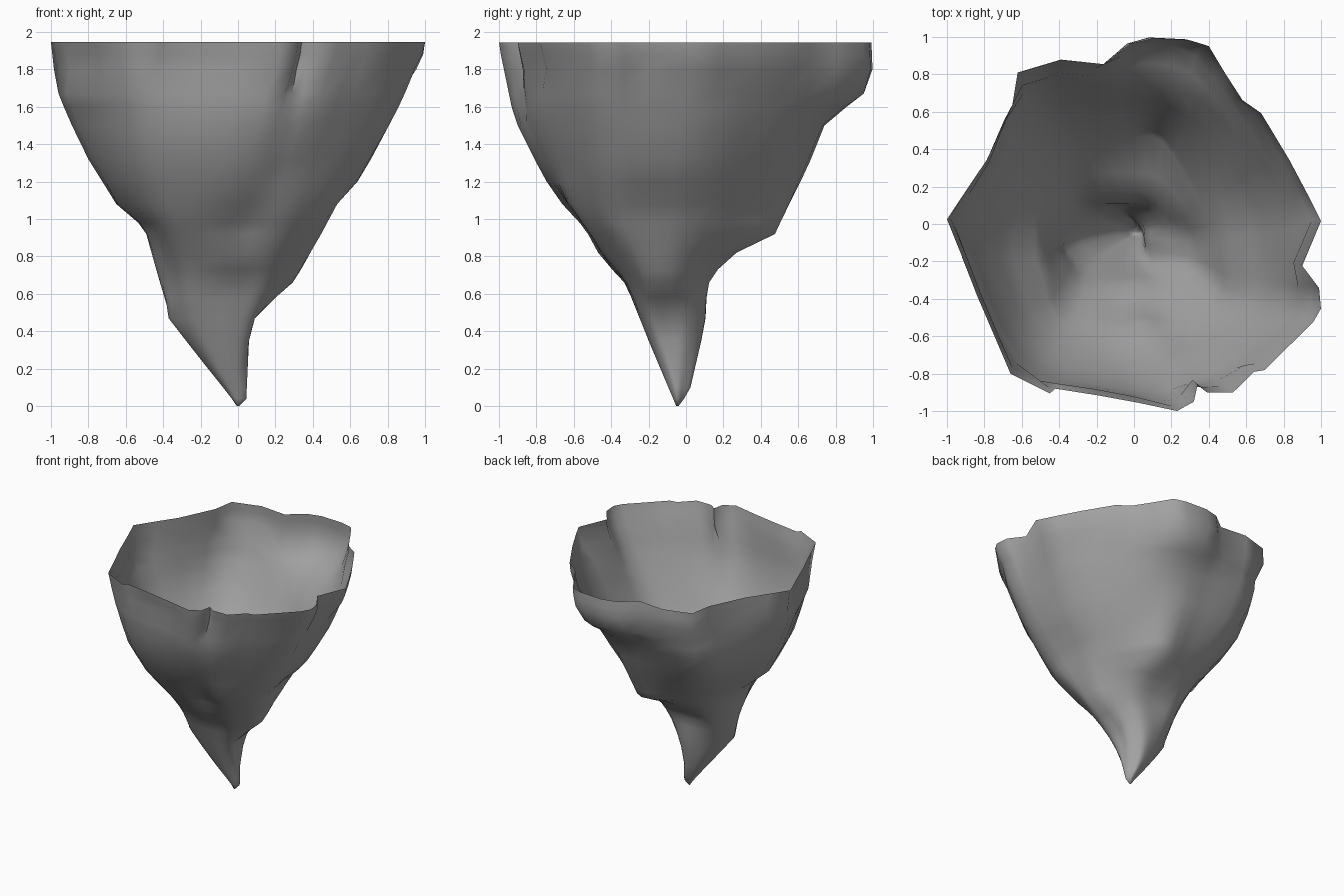
import bpy, bmesh, math
from mathutils import Vector, noise

if "Cube" in bpy.data.objects:
    bpy.data.objects.remove(bpy.data.objects["Cube"])

# Rim outline seen from above, counter-clockwise
RIM = [(1.0, .02), (.92, .18), (.83, .35), (.68, .60), (.58, .67), (.49, .81), (.40, .96), (.30, .99),
       (.1, 1.0), (-.02, .97), (-.16, .86), (-.39, .88), (-.62, .81), (-.65, .63), (-.79, .34),
       (-.9, .18), (-1.0, .03), (-.92, -.17), (-.84, -.38), (-.75, -.59), (-.66, -.80), (-.45, -.905),
       (-.42, -.88), (-.2, -.915), (.02, -.955), (.23, -1.0), (.32, -.95), (.34, -.86), (.39, -.90),
       (.53, -.90), (.64, -.79), (.70, -.78), (.83, -.65), (.96, -.52), (1.0, -.45), (.99, -.34), (.90, -.22)]

# Silhouette curves as (height, offset)
LEFT = [(0, -.006), (.05, -.04), (.2, -.16), (.47, -.38), (.6, -.40), (.92, -.49), (.97, -.52),
        (1.08, -.66), (1.33, -.81), (1.67, -.97), (1.95, -1)]
RIGHT = [(0, .006), (.03, .045), (.38, .06), (.5, .1), (.58, .2), (.67, .31), (.8, .38), (1.08, .53),
         (1.22, .66), (1.6, .86), (1.88, .99), (1.95, 1)]
FRONT = [(0, -.052), (.35, -.20), (.65, -.32), (.8, -.46), (.95, -.54), (1.13, -.71), (1.3, -.80),
         (1.54, -.92), (1.88, -.99), (1.95, -1)]
BACK = [(0, -.04), (.08, .02), (.38, .09), (.5, .11), (.64, .11), (.73, .17), (.82, .27), (.92, .48),
        (1.3, .66), (1.5, .74), (1.6, .86), (1.67, .96), (1.8, 1.0), (1.95, .99)]
LEVELS = [0, .04, .1, .2, .35, .47, .58, .66, .73, .82, .92, .98, 1.08, 1.2, 1.32, 1.5, 1.6,
          1.67, 1.8, 1.88, 1.945]


def at(curve, z):
    for (z0, v0), (z1, v1) in zip(curve, curve[1:]):
        if z <= z1:
            return v0 + (v1 - v0) * (z - z0) / (z1 - z0)
    return curve[-1][1]


def soft(curve, z):
    # the same curve averaged over height, for flanks without local bumps
    w = min(.26, z, 1.945 - z)
    return sum(at(curve, z + w * d / 3) for d in range(-3, 4)) / 7


def smooth(pts, n):
    for _ in range(n):
        pts = [pts[i - 1] * .25 + p * .5 + pts[(i + 1) % len(pts)] * .25 for i, p in enumerate(pts)]
    return pts


def bell(d, w):
    d = (d + math.pi) % (2 * math.pi) - math.pi
    return math.exp(-(d / w) ** 2)


def fit(vals, lo, hi):
    a, b = min(vals), max(vals)
    return [lo + (v - a) / (b - a) * (hi - lo) for v in vals]


def axis(vals, angs, lo, hi, z, lo_ang, hi_ang):
    # sharp silhouette near its own direction, softened elsewhere
    a, b = at(lo, z), at(hi, z)
    sharp, mild = fit(vals, a, b), fit(vals, soft(lo, z), soft(hi, z))
    out = []
    for s, m, g in zip(sharp, mild, angs):
        w = max(bell(g - lo_ang, .5), bell(g - hi_ang, .5))
        out.append(max(a, min(b, s * w + m * (1 - w))))
    return out


def ring(z):
    pts = smooth([Vector(p) for p in RIM], min(3, int((1.945 - z) * 5)))
    rough = min(1, (1.945 - z) * 1.5) * min(1, z * 1.5)
    out, angs = [], []
    for p in pts:
        ang = math.atan2(p.y, p.x)
        k = 1 + rough * .07 * noise.noise(Vector((p.x * 2.2, p.y * 2.2, z * 2 + 3)))
        k += .13 * bell(ang - 2.25, .45) * bell(z - 1.3, .35)    # full back left flank
        k -= .10 * bell(ang + 1.4, .2) * bell(z - .98, .2)       # hollow in the front
        k -= .09 * bell(ang - 1.4, .35) * bell(z - 1.45, .2)     # wall tucked under the back lip
        out.append(p * k)
        angs.append(ang)
    xs = axis([p.x for p in out], angs, LEFT, RIGHT, z, -2.8, -.1)
    ys = axis([p.y for p in out], angs, FRONT, BACK, z, -1.4, 1.25)
    # nothing bulges out past the rim
    fixed = []
    for x, y, r in zip(xs, ys, RIM):
        k = min(1, math.hypot(*r) / max(math.hypot(x, y), 1e-6))
        fixed.append((x * k, y * k, z))
    return fixed


# Open rocky shell: rings lofted from the tip up to the rim
bm = bmesh.new()
rows = [[bm.verts.new(c) for c in ring(z)] for z in LEVELS]
n = len(RIM)
for a, b in zip(rows, rows[1:]):
    for i in range(n):
        j = (i + 1) % n
        bm.faces.new((a[i], a[j], b[j], b[i]))
bm.faces.new(rows[0][::-1])
mesh = bpy.data.meshes.new("rock_shell")
bm.to_mesh(mesh)
bm.free()
shell = bpy.data.objects.new("rock_shell", mesh)
bpy.context.collection.objects.link(shell)
bpy.context.view_layer.objects.active = shell
shell.select_set(True)
bpy.ops.object.shade_smooth_by_angle(angle=math.radians(70))

# Dark grey stone
stone = bpy.data.materials.new("dark_stone")
stone.diffuse_color = (.36, .36, .36, 1)
stone.use_nodes = True
stone.node_tree.nodes["Principled BSDF"].inputs["Base Color"].default_value = stone.diffuse_color
mesh.materials.append(stone)
